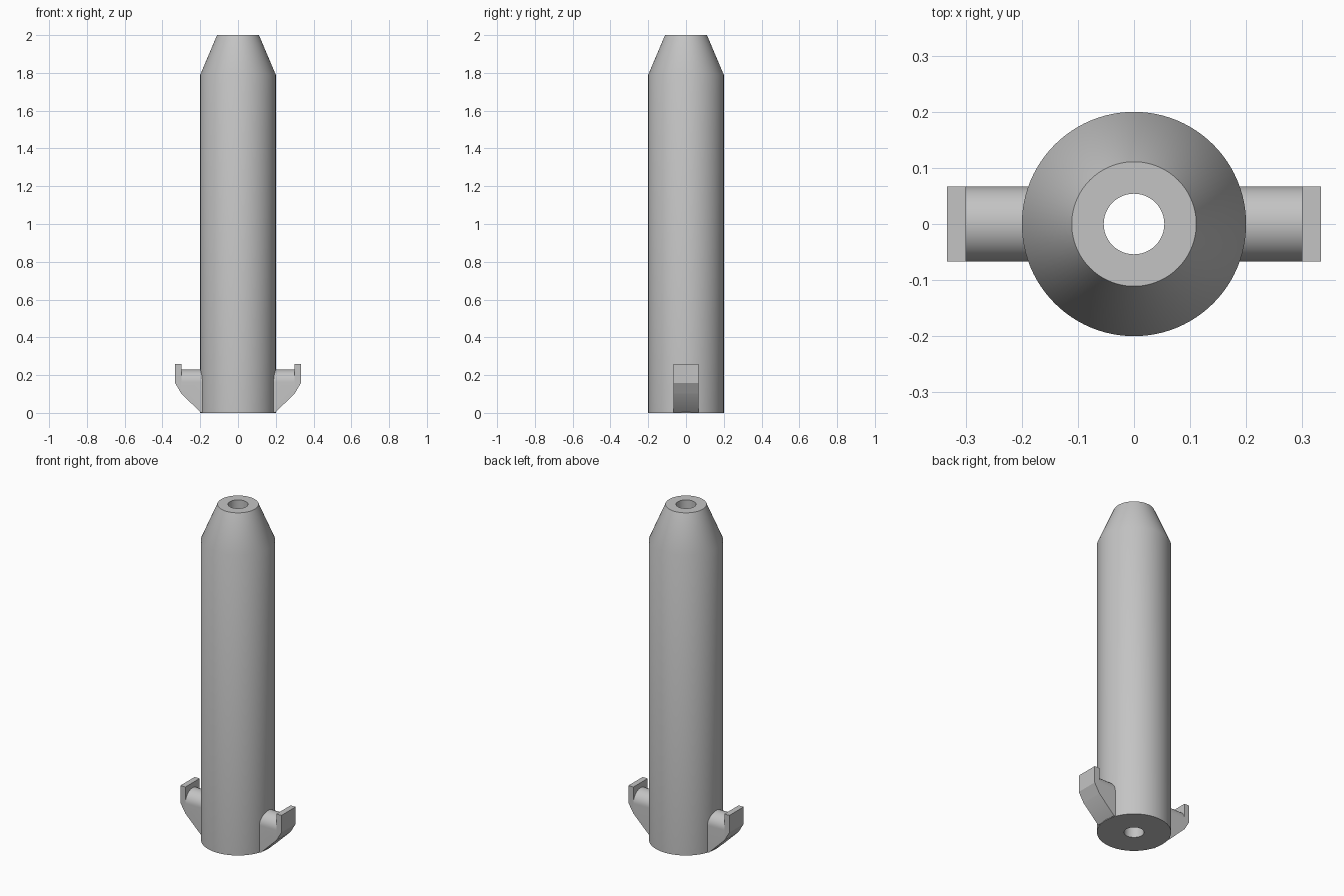
import bpy, bmesh
from math import pi, sin, cos, radians
from mathutils import Vector

cube = bpy.data.objects.get("Cube")
if cube:
    bpy.data.objects.remove(cube, do_unlink=True)

grey = bpy.data.materials.new("plain grey")
grey.use_nodes = True
colour = (0.55, 0.55, 0.55, 1)
grey.diffuse_color = colour
grey.node_tree.nodes["Principled BSDF"].inputs["Base Color"].default_value = colour


def finish(bm, name):
    bmesh.ops.recalc_face_normals(bm, faces=bm.faces)
    mesh = bpy.data.meshes.new(name)
    bm.to_mesh(mesh)
    bm.free()
    mesh.materials.append(grey)
    obj = bpy.data.objects.new(name, mesh)
    bpy.context.collection.objects.link(obj)
    bpy.ops.object.select_all(action='DESELECT')
    obj.select_set(True)
    bpy.context.view_layer.objects.active = obj
    bpy.ops.object.shade_smooth_by_angle(angle=radians(30))
    return obj


def bridge(bm, a, b):
    for i in range(len(a)):
        j = (i + 1) % len(a)
        bm.faces.new((a[i], a[j], b[j], b[i]))


def loft(name, sections):
    """Skin a closed solid through matching cross-sections."""
    bm = bmesh.new()
    rings = [[bm.verts.new(p) for p in s] for s in sections]
    for a, b in zip(rings, rings[1:]):
        bridge(bm, a, b)
    bm.faces.new(rings[0])
    bm.faces.new(rings[-1])
    return finish(bm, name)


# Hollow shaft with a tapered nose, turned around z
def shaft(sides=96):
    profile = [(0.054, 0), (0.2, 0), (0.2, 1.79), (0.111, 2), (0.054, 2)]
    bm = bmesh.new()
    rings = []
    for r, z in profile:
        rings.append([bm.verts.new((r * cos(2 * pi * i / sides), r * sin(2 * pi * i / sides), z))
                      for i in range(sides)])
    for k in range(len(rings)):
        bridge(bm, rings[k], rings[(k + 1) % len(rings)])
    finish(bm, "shaft")


HALF = 0.067


# Cross-section of a lug: flat sides, sloping underside, round top
def arch(x, bottom, side, steps=24):
    pts = [(x, -HALF, bottom), (x, HALF, bottom)]
    for i in range(steps + 1):
        a = pi * i / steps
        pts.append((x, HALF * cos(a), 0.163 + HALF * sin(a)))
    return [Vector((side * px, y, z)) for px, y, z in pts]


# Cross-section of the upright lip at the end of a lug
def slab(x, bottom, side):
    return [Vector((side * x, y, z)) for y, z in
            ((-HALF, bottom), (HALF, bottom), (HALF, 0.26), (-HALF, 0.26))]


shaft()
for side, label in ((1, "left"), (-1, "right")):
    loft(label + "_lug", [arch(0.15, 0.002, side), arch(0.197, 0.002, side),
                          arch(0.3, 0.102, side), arch(0.303, 0.11, side)])
    loft(label + "_lip", [slab(0.3, 0.102, side), slab(0.333, 0.158, side)])
